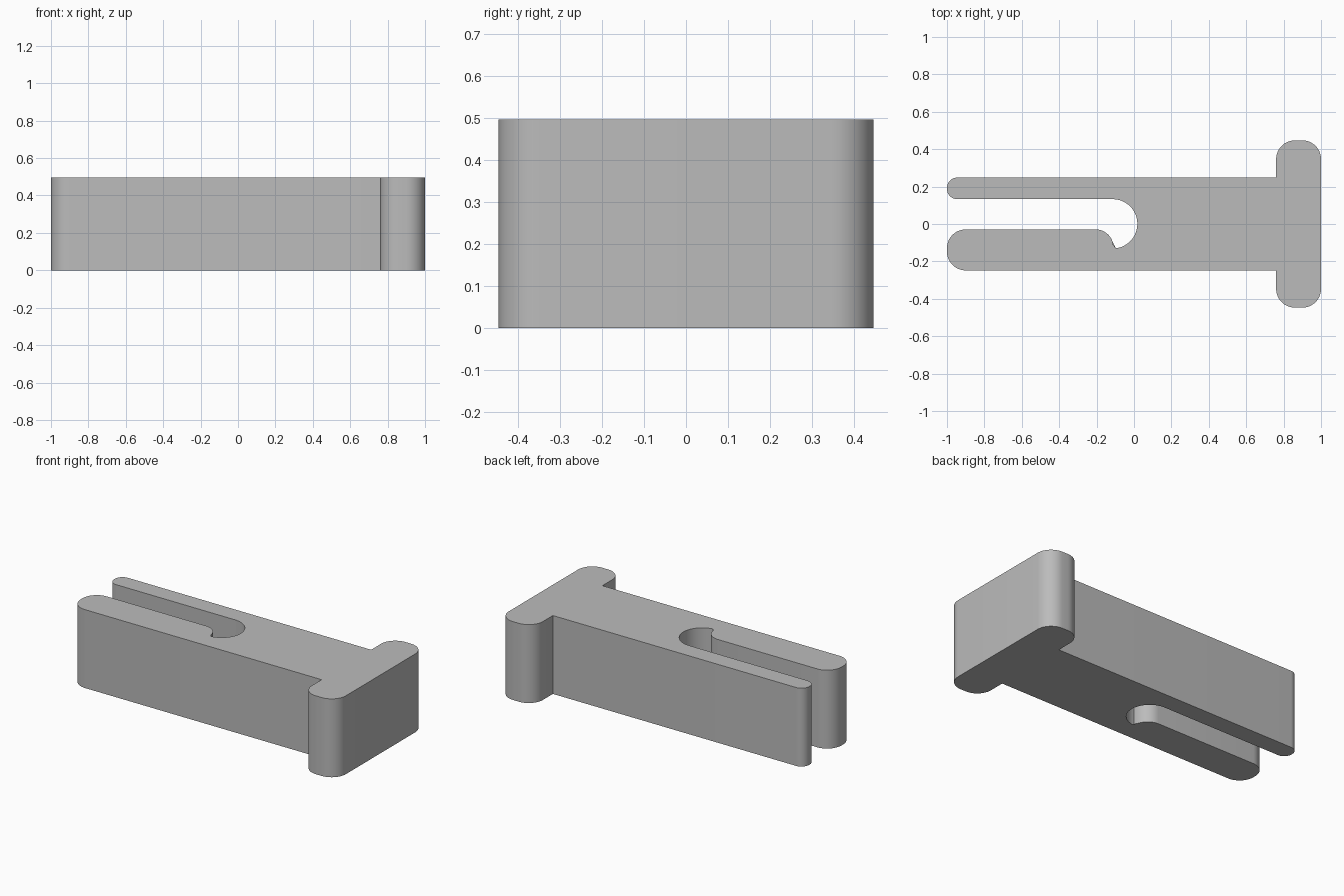
import bpy
import bmesh
import math
from mathutils import Vector

old = bpy.data.objects.get("Cube")
if old:
    bpy.data.objects.remove(old, do_unlink=True)

HEIGHT = 0.497
BODY, HEAD = 0.248, 0.447   # half widths


def fillet(corners, steps=12):
    """Round each (x, y, radius) corner of a closed right-angled outline."""
    points = []
    for i, (x, y, r) in enumerate(corners):
        p = Vector((x, y))
        if r == 0:
            points.append(p)
            continue
        before = (Vector(corners[i - 1][:2]) - p).normalized()
        after = (Vector(corners[(i + 1) % len(corners)][:2]) - p).normalized()
        centre = p + (before + after) * r
        for s in range(steps + 1):
            a = math.pi / 2 * s / steps
            q = centre - after * r * math.cos(a) - before * r * math.sin(a)
            if not points or (q - points[-1]).length > 1e-4:
                points.append(q)
    return points


outline = [
    # thick prong, underside of the body
    (-1, -BODY, 0.1), (0.76, -BODY, 0),
    # cross head
    (0.76, -HEAD, 0.1), (1, -HEAD, 0.1), (1, HEAD, 0.1), (0.76, HEAD, 0.1),
    # thin prong
    (0.76, BODY, 0), (-1, BODY, 0.055), (-1, 0.133, 0.055),
    # slot with round end and hooked lip
    (0.018, 0.133, 0.132), (0.018, -0.131, 0.132), (-0.11, -0.131, 0),
    (-0.11, -0.029, 0.095), (-1, -0.029, 0.1),
]

# Extrude the outline into a solid
bm = bmesh.new()
base = bm.faces.new([bm.verts.new((p.x, p.y, 0)) for p in fillet(outline)])
top = bmesh.ops.extrude_face_region(bm, geom=[base], use_keep_orig=True)
bmesh.ops.translate(bm, vec=(0, 0, HEIGHT),
                    verts=[g for g in top["geom"] if isinstance(g, bmesh.types.BMVert)])
bmesh.ops.recalc_face_normals(bm, faces=bm.faces)
mesh = bpy.data.meshes.new("slotted_clip")
bm.to_mesh(mesh)
bm.free()

clip = bpy.data.objects.new("slotted_clip", mesh)
bpy.context.collection.objects.link(clip)

# Plain grey finish
grey = bpy.data.materials.new("plain_grey")
grey.use_nodes = True
colour = (0.5, 0.5, 0.5, 1)
grey.diffuse_color = colour
grey.node_tree.nodes["Principled BSDF"].inputs["Base Color"].default_value = colour
mesh.materials.append(grey)

bpy.ops.object.select_all(action="DESELECT")
clip.select_set(True)
bpy.context.view_layer.objects.active = clip
bpy.ops.object.shade_smooth_by_angle(angle=math.radians(30))
